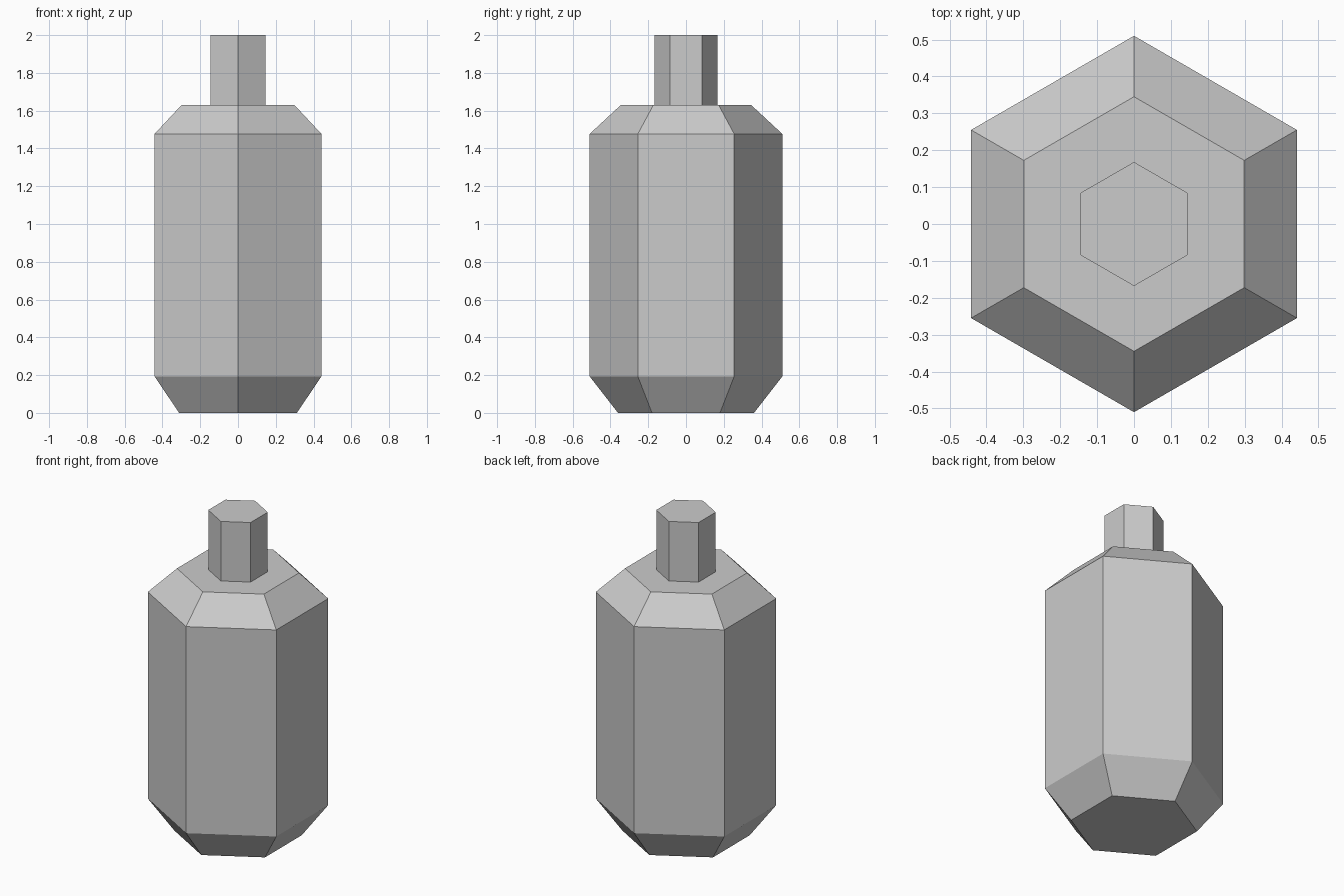
import bpy, bmesh
from math import cos, sin, pi

SIDES = 6

cube = bpy.data.objects.get("Cube")
if cube:
    bpy.data.objects.remove(cube, do_unlink=True)

grey = bpy.data.materials.new("plain grey")
grey.use_nodes = True
colour = (0.6, 0.6, 0.6, 1)
grey.diffuse_color = colour
grey.node_tree.nodes["Principled BSDF"].inputs["Base Color"].default_value = colour


def hex_lathe(name, profile, close_bottom=True):
    """Stack six-sided rings of (radius, height) and skin them with flat faces."""
    bm = bmesh.new()
    rings = []
    for radius, z in profile:
        angles = [pi / 2 + 2 * pi * i / SIDES for i in range(SIDES)]
        rings.append([bm.verts.new((radius * cos(a), radius * sin(a), z)) for a in angles])
    for low, high in zip(rings, rings[1:]):
        for i in range(SIDES):
            j = (i + 1) % SIDES
            bm.faces.new((low[i], low[j], high[j], high[i]))
    bm.faces.new(rings[-1])
    if close_bottom:
        bm.faces.new(rings[0][::-1])
    mesh = bpy.data.meshes.new(name)
    bm.to_mesh(mesh)
    bm.free()
    mesh.materials.append(grey)
    obj = bpy.data.objects.new(name, mesh)
    bpy.context.collection.objects.link(obj)
    return obj


# Bottle body: tapered base, straight walls, sloped shoulder
hex_lathe("body", [(0.36, 0), (0.51, 0.193), (0.51, 1.477), (0.345, 1.63)])

# Neck standing on the shoulder
hex_lathe("neck", [(0.168, 1.63), (0.168, 2)], close_bottom=False)
